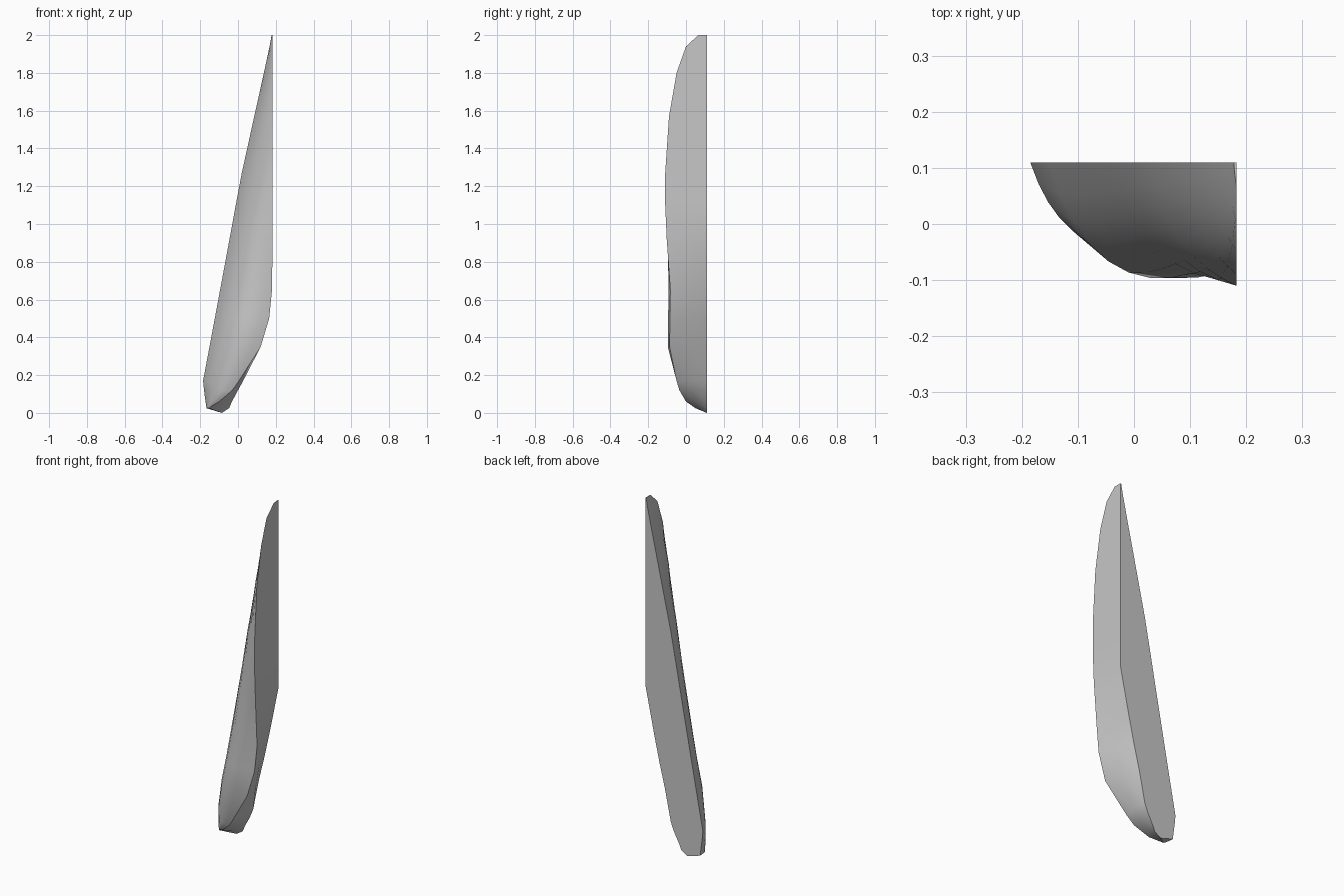
import bpy, bmesh, math
from mathutils import Vector

cube = bpy.data.objects.get("Cube")
if cube:
    bpy.data.objects.remove(cube, do_unlink=True)

grey = bpy.data.materials.new("plain grey")
grey.use_nodes = True
COLOUR = (0.57, 0.57, 0.57, 1)
grey.diffuse_color = COLOUR
grey.node_tree.nodes["Principled BSDF"].inputs["Base Color"].default_value = COLOUR

BACK = 0.11     # plane of the flat back
STEPS = 8       # segments across the rounded front
LEAN = 0.28     # where the front's fullest pull lies, from outer edge to ridge
SWELL = 0.015   # slight roundness of the underside near the foot

# Cross-sections: height, outer edge x, pull y, front ridge x and y, inner edge x
SECTIONS = [
    (2.0, 0.178, 0.085, 0.183, 0.065, 0.183),
    (1.94, 0.167, 0.035, 0.183, 0.0, 0.183),
    (1.8, 0.137, 0.0, 0.183, -0.05, 0.183),
    (1.57, 0.086, -0.035, 0.183, -0.09, 0.183),
    (1.27, 0.02, -0.062, 0.183, -0.11, 0.183),
    (1.1, -0.012, -0.08, 0.183, -0.11, 0.183),
    (0.92, -0.045, -0.1, 0.183, -0.102, 0.183),
    (0.65, -0.095, -0.135, 0.18, -0.083, 0.127),
    (0.5, -0.123, -0.145, 0.165, -0.085, 0.094),
    (0.35, -0.151, -0.145, 0.12, -0.087, 0.057),
    (0.17, -0.185, -0.052, 0.005, -0.05, 0.02),
    (0.12, -0.18, -0.036, -0.03, -0.035, 0.0),
    (0.06, -0.172, 0.0, -0.1, 0.0, -0.032),
    (0.025, -0.167, 0.055, -0.155, 0.05, -0.047),
]


def section(z, outer, pull_y, ridge_x, ridge_y, inner):
    """Bowed front from outer edge to ridge, then the side to the inner edge."""
    a = Vector((outer, BACK, z))
    r = Vector((ridge_x, ridge_y, z))
    b = Vector((inner, BACK, z))
    control = Vector((outer + LEAN * (ridge_x - outer), pull_y, z))
    points = []
    for i in range(STEPS + 1):
        t = i / STEPS
        points.append(a.lerp(control, t).lerp(control.lerp(r, t), t))
    middle = (r + b) / 2
    if z < 0.4:
        middle.x += SWELL
    return points + [middle, b]


# Loft the blade through its cross-sections
bm = bmesh.new()
rings = [[bm.verts.new(p) for p in section(*s)] for s in SECTIONS]
for upper, lower in zip(rings, rings[1:]):
    for i in range(len(upper)):
        j = (i + 1) % len(upper)
        bm.faces.new((upper[i], upper[j], lower[j], lower[i]))
bm.faces.new(rings[0])

# Close the foot to its lowest point
foot = bm.verts.new((-0.085, BACK, 0))
last = rings[-1]
for i in range(len(last)):
    bm.faces.new((last[i], last[(i + 1) % len(last)], foot))
bmesh.ops.recalc_face_normals(bm, faces=bm.faces)

mesh = bpy.data.meshes.new("blade_half")
bm.to_mesh(mesh)
bm.free()
mesh.materials.append(grey)
blade = bpy.data.objects.new("blade_half", mesh)
bpy.context.collection.objects.link(blade)

bpy.ops.object.select_all(action='DESELECT')
blade.select_set(True)
bpy.context.view_layer.objects.active = blade
bpy.ops.object.shade_smooth_by_angle(angle=math.radians(30))
